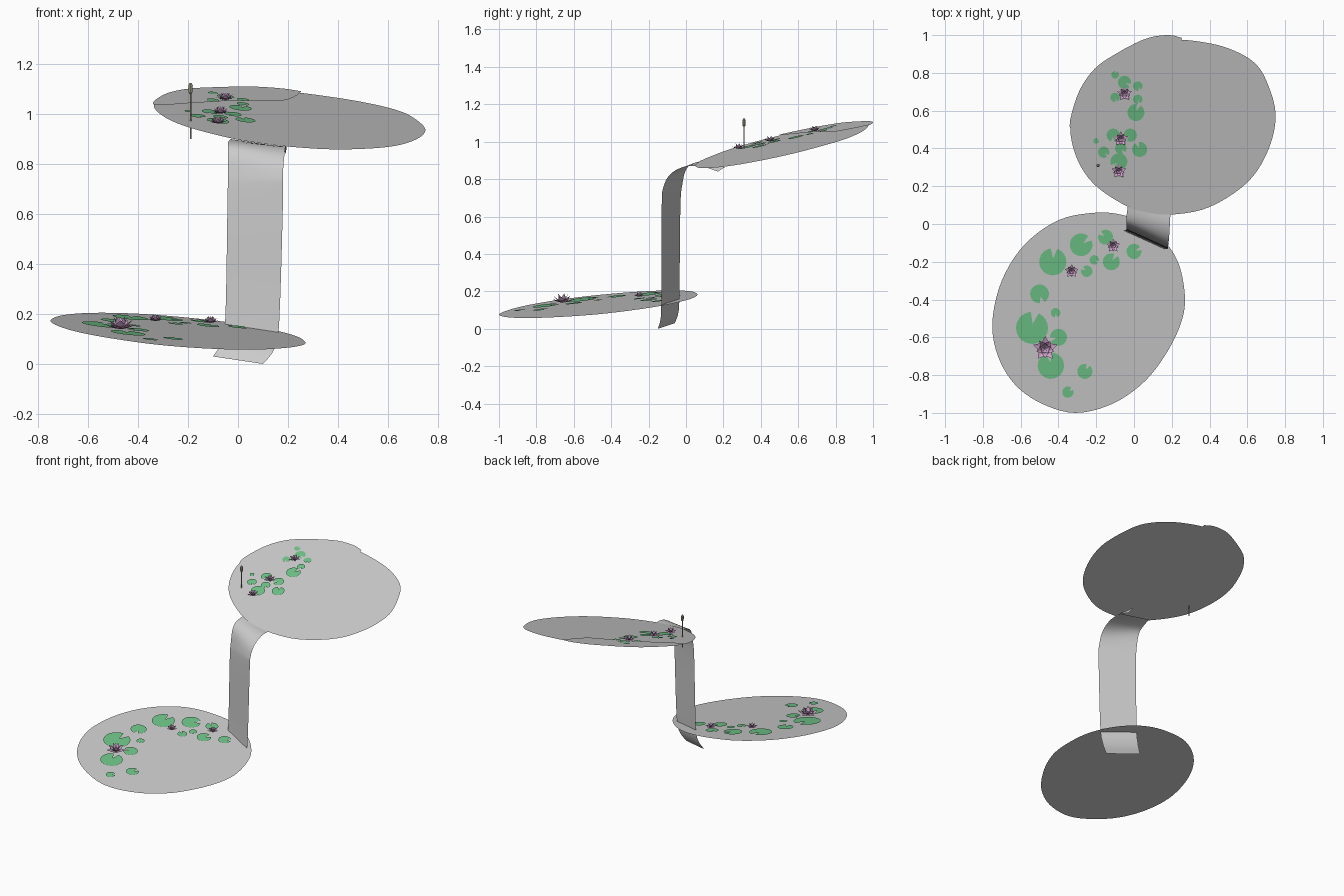
import bpy, bmesh, math, random
from mathutils import Vector, Matrix

if "Cube" in bpy.data.objects:
    bpy.data.objects.remove(bpy.data.objects["Cube"])

random.seed(4)


def material(name, rgb):
    m = bpy.data.materials.new(name)
    m.diffuse_color = (*rgb, 1)
    m.use_nodes = True
    m.node_tree.nodes["Principled BSDF"].inputs["Base Color"].default_value = m.diffuse_color
    return m


GREEN = material("leaf_green", (0.16, 0.55, 0.25))
PINK = material("petal_pink", (0.62, 0.36, 0.60))
TAN = material("reed_tan", (0.45, 0.42, 0.30))


def add_object(name, verts, faces, mat=None, smooth=False):
    me = bpy.data.meshes.new(name)
    me.from_pydata([tuple(v) for v in verts], [], faces)
    if mat:
        me.materials.append(mat)
    for p in me.polygons:
        p.use_smooth = smooth
    ob = bpy.data.objects.new(name, me)
    bpy.context.collection.objects.link(ob)
    return ob


def spline(pts, closed, steps=5):
    # Catmull-Rom curve through the points
    pts = [Vector(p) for p in pts]
    n = len(pts)
    get = (lambda i: pts[i % n]) if closed else (lambda i: pts[max(0, min(n - 1, i))])
    out = []
    for i in range(n if closed else n - 1):
        a, b, c, d = get(i - 1), get(i), get(i + 1), get(i + 2)
        for s in range(steps):
            t = s / steps
            out.append(0.5 * (2 * b + (c - a) * t + (2 * a - 5 * b + 4 * c - d) * t * t
                              + (3 * b - a - 3 * c + d) * t ** 3))
    if not closed:
        out.append(pts[-1])
    return out


# Tilted water planes
def upper(x, y):
    return 0.879 - 0.105 * x + 0.238 * y


def lower(x, y):
    return 0.158 - 0.102 * x + 0.114 * y


def sheet(name, outline, height, lift=0.0):
    ring = spline(outline, True)
    verts = [(p.x, p.y, height(p.x, p.y) + lift) for p in ring]
    return add_object(name, verts, [list(range(len(verts)))])


# Pond sheets
sheet("upper_pond", [(0.75, 0.58), (0.70, 0.76), (0.63, 0.86), (0.5, 0.93), (0.35, 0.965),
                     (0.2, 0.975), (0.05, 0.945), (-0.13, 0.86), (-0.25, 0.73), (-0.32, 0.6),
                     (-0.335, 0.47), (-0.29, 0.32), (-0.2, 0.2), (-0.05, 0.1), (0.05, 0.065),
                     (0.2, 0.05), (0.4, 0.09), (0.6, 0.22), (0.71, 0.39)], upper)
sheet("upper_pond_back_lip", [(-0.335, 0.5), (-0.30, 0.68), (-0.21, 0.82), (-0.08, 0.91),
                              (0.06, 0.98), (0.17, 1.0), (0.235, 0.99), (0.25, 0.965),
                              (0.18, 0.8), (0.0, 0.72), (-0.18, 0.6)], upper, 0.004)
sheet("lower_pond", [(0.27, -0.39), (0.24, -0.22), (0.17, -0.1), (0.07, -0.01), (-0.05, 0.045),
                     (-0.2, 0.06), (-0.4, 0.02), (-0.58, -0.11), (-0.7, -0.3), (-0.75, -0.52),
                     (-0.72, -0.7), (-0.63, -0.85), (-0.49, -0.95), (-0.31, -1.0),
                     (-0.11, -0.95), (0.06, -0.83), (0.18, -0.67), (0.25, -0.52)], lower)

# Waterfall ribbon between the ponds
left = spline([(-0.10, -0.06, 0.03), (-0.065, -0.04, 0.09), (-0.05, -0.035, 0.2),
               (-0.042, -0.03, 0.65), (-0.04, -0.02, 0.77), (-0.04, 0.0, 0.85),
               (-0.04, 0.04, 0.885), (-0.03, 0.11, 0.9)], False)
right = spline([(0.10, -0.15, 0.0), (0.145, -0.135, 0.06), (0.165, -0.132, 0.17),
                (0.18, -0.13, 0.65), (0.18, -0.12, 0.76), (0.185, -0.08, 0.83),
                (0.19, 0.0, 0.868), (0.195, 0.10, 0.866)], False)
COLS = 6
verts = [l.lerp(r, c / COLS) for l, r in zip(left, right) for c in range(COLS + 1)]
faces = []
for i in range(len(left) - 1):
    for c in range(COLS):
        a = i * (COLS + 1) + c
        faces.append((a, a + 1, a + COLS + 2, a + COLS + 1))
add_object("waterfall", verts, faces, smooth=True)
# Small drooping flap at the top of the fall
add_object("waterfall_flap", [(0.195, 0.10, 0.866), (0.19, 0.17, 0.84),
                              (0.18, 0.21, 0.865), (0.17, 0.12, 0.87)], [(0, 1, 2, 3)])


# Lily pads: notched discs lying on the water
def pad(name, x, y, r, height):
    start = random.uniform(0, 2 * math.pi)
    notch = 0.5
    verts = [(x + 0.25 * r * math.cos(start), y + 0.25 * r * math.sin(start))]
    for i in range(21):
        a = start + notch / 2 + (2 * math.pi - notch) * i / 20
        verts.append((x + r * math.cos(a), y + r * math.sin(a)))
    add_object(name, [(u, v, height(u, v) + 0.007) for u, v in verts],
               [(0, i, i + 1) for i in range(1, 21)], GREEN)


LOWER_PADS = [(-0.43, -0.2, 0.072), (-0.28, -0.11, 0.06), (-0.15, -0.07, 0.04),
              (-0.12, -0.2, 0.045), (0.0, -0.145, 0.04), (-0.25, -0.25, 0.03),
              (-0.21, -0.19, 0.025), (-0.5, -0.37, 0.05), (-0.415, -0.47, 0.025),
              (-0.54, -0.55, 0.085), (-0.4, -0.6, 0.045), (-0.44, -0.75, 0.07),
              (-0.26, -0.78, 0.04), (-0.35, -0.89, 0.03)]
UPPER_PADS = [(-0.1, 0.79, 0.02), (-0.05, 0.75, 0.035), (0.02, 0.73, 0.025),
              (-0.1, 0.67, 0.025), (0.02, 0.66, 0.025), (0.01, 0.59, 0.045),
              (0.03, 0.395, 0.04), (-0.02, 0.47, 0.035), (-0.11, 0.47, 0.035),
              (-0.07, 0.4, 0.03), (-0.16, 0.38, 0.03), (-0.2, 0.44, 0.015), (-0.08, 0.33, 0.045)]
for p in LOWER_PADS:
    pad("lower_lily_pad", *p, lower)
for p in UPPER_PADS:
    pad("upper_lily_pad", *p, upper)


# Water lilies: tiers of five pointed, cupped petals
def lily(name, x, y, r, height):
    base = Vector((x, y, height(x, y) + 0.008))
    verts, faces = [], []
    for tier, (reach, rise) in enumerate([(1.0, 0.3), (0.75, 0.55), (0.45, 0.75)]):
        for k in range(5):
            rot = Matrix.Rotation(math.pi / 2 + (k + 0.5 * tier) * 2 * math.pi / 5, 3, 'Z')
            n = len(verts)
            for u, w, z in [(0, 0, 0), (0.5, 0.3, 0.5), (0.5, 0, 0.3), (0.5, -0.3, 0.5), (1, 0, 1)]:
                verts.append(base + rot @ Vector((u * reach, w * (0.5 + 0.5 * reach), z * rise)) * r)
            faces += [(n, n + 2, n + 1), (n, n + 3, n + 2),
                      (n + 1, n + 2, n + 4), (n + 2, n + 3, n + 4)]
    add_object(name, verts, faces, PINK)


lily("lower_lily_large", -0.47, -0.66, 0.066, lower)
for x, y in [(-0.33, -0.25), (-0.11, -0.115)]:
    lily("lower_lily", x, y, 0.037, lower)
for x, y in [(-0.05, 0.69), (-0.07, 0.45), (-0.08, 0.28)]:
    lily("upper_lily", x, y, 0.04, upper)

# Reed: stem passing through the pond, with a rounded head
SEG = 8
profile = [(0.0, 0.9), (0.003, 0.9), (0.003, 1.08), (0.008, 1.087), (0.009, 1.115), (0.005, 1.123), (0.0, 1.125)]
verts = [(-0.19 + r * math.cos(2 * math.pi * k / SEG), 0.31 + r * math.sin(2 * math.pi * k / SEG), z)
         for r, z in profile for k in range(SEG)]
faces = [(i * SEG + k, i * SEG + (k + 1) % SEG, (i + 1) * SEG + (k + 1) % SEG, (i + 1) * SEG + k)
         for i in range(len(profile) - 1) for k in range(SEG)]
reed = add_object("reed", verts, faces, TAN)
bm = bmesh.new()
bm.from_mesh(reed.data)
bmesh.ops.remove_doubles(bm, verts=bm.verts, dist=0.0005)
bm.to_mesh(reed.data)
bm.free()
